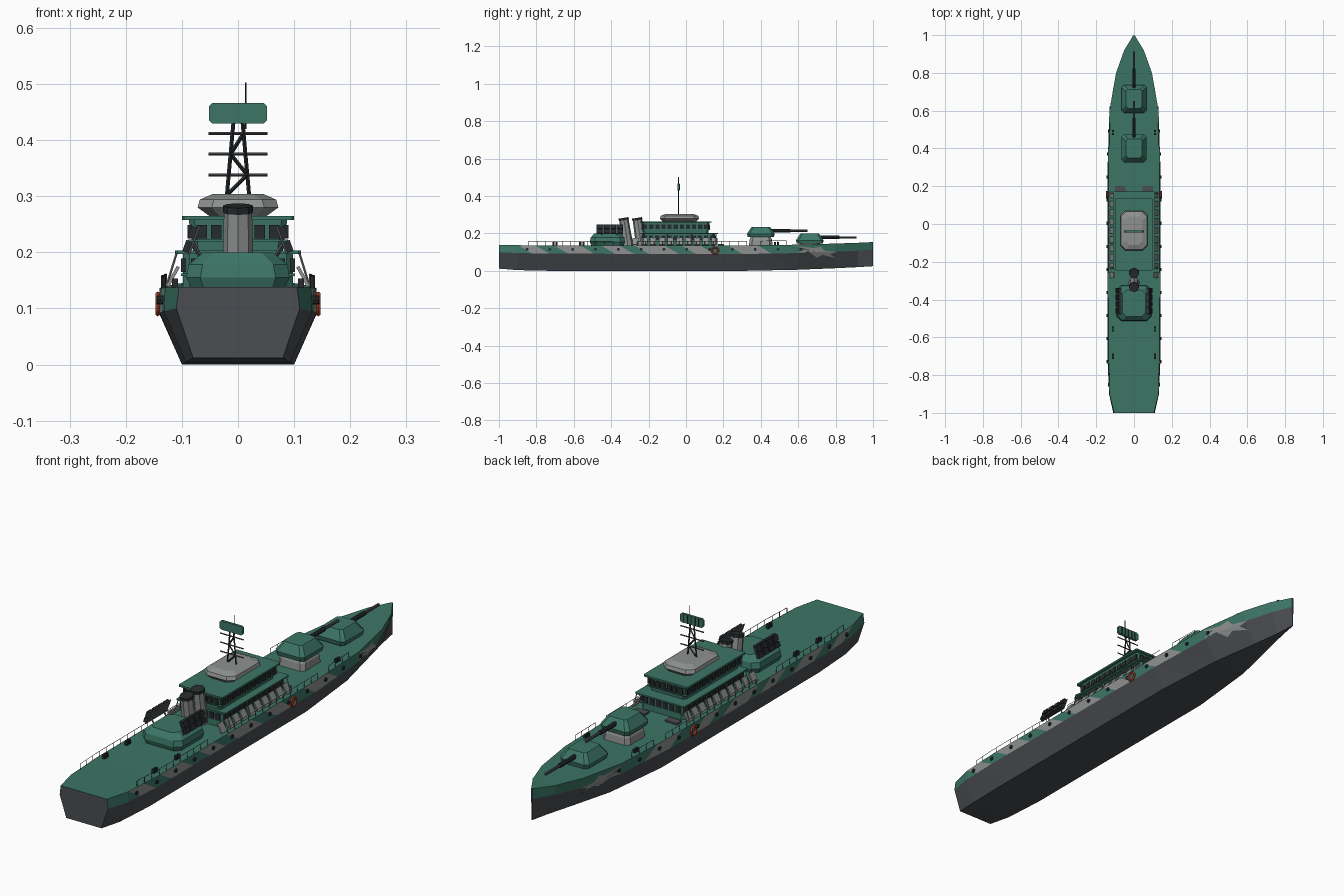
import bpy, bmesh, math
from mathutils import Vector, Matrix

if "Cube" in bpy.data.objects:
    bpy.data.objects.remove(bpy.data.objects["Cube"])


def material(name, *rgb):
    m = bpy.data.materials.new(name)
    m.use_nodes = True
    m.diffuse_color = (*rgb, 1)
    m.node_tree.nodes["Principled BSDF"].inputs["Base Color"].default_value = (*rgb, 1)
    return m


GREEN = material("sea green", .045, .18, .13)
LIGHT = material("light grey", .27, .285, .28)
HULL = material("hull grey", .07, .075, .085)
BLACK = material("near black", .02, .024, .026)
RED = material("buoy red", .5, .06, .03)


def finish(name, bm, *mats):
    bmesh.ops.recalc_face_normals(bm, faces=bm.faces)
    me = bpy.data.meshes.new(name)
    bm.to_mesh(me)
    bm.free()
    for m in mats:
        me.materials.append(m)
    ob = bpy.data.objects.new(name, me)
    bpy.context.collection.objects.link(ob)
    return ob


def skin(bm, rings):
    rows = [[bm.verts.new(p) for p in r] for r in rings]
    n = len(rows[0])
    for a, b in zip(rows, rows[1:]):
        for i in range(n):
            j = (i + 1) % n
            bm.faces.new((a[i], a[j], b[j], b[i]))
    bm.faces.new(rows[0])
    bm.faces.new(rows[-1])


def loft(name, cy, levels, mat):
    """Stack of corner-cut rectangles: (z, half x, half y, corner cut)."""
    bm = bmesh.new()
    rings = []
    for z, hx, hy, c in levels:
        q = [(hx, hy - c), (hx - c, hy)]
        pts = q + [(-x, y) for x, y in reversed(q)]
        pts += [(-x, -y) for x, y in pts]
        rings.append([(x, cy + y, z) for x, y in pts])
    skin(bm, rings)
    return finish(name, bm, mat)


def boxes(name, items, mat):
    """Boxes given as (centre, size, tilt about y)."""
    bm = bmesh.new()
    for c, s, tilt in items:
        m = Matrix.Translation(c) @ Matrix.Rotation(tilt, 4, 'Y') @ Matrix.Diagonal((*s, 1))
        bmesh.ops.create_cube(bm, size=1, matrix=m)
    return finish(name, bm, mat)


def bars(name, lines, r, mat, sides=4, r2=None):
    bm = bmesh.new()
    for p, q in lines:
        p, q = Vector(p), Vector(q)
        d = q - p
        m = Matrix.Translation((p + q) / 2) @ d.to_track_quat('Z', 'Y').to_matrix().to_4x4()
        bmesh.ops.create_cone(bm, cap_ends=True, segments=sides, radius1=r,
                              radius2=r if r2 is None else r2, depth=d.length, matrix=m)
    return finish(name, bm, mat)


# Hull stations: y, half widths (deck, waterline, keel), heights (keel, waterline, deck)
STATIONS = [
    (-1, .105, .11, .08, .012, .1, .138), (-.9, .13, .132, .093, .004, .095, .137),
    (-.72, .14, .14, .1, 0, .092, .136), (.3, .14, .14, .1, 0, .09, .136),
    (.6, .13, .125, .075, .006, .095, .14), (.8, .095, .085, .035, .014, .102, .146),
    (.92, .052, .042, .012, .02, .108, .15), (1, .003, .003, .002, .025, .112, .154)]


def station(y):
    for a, b in zip(STATIONS, STATIONS[1:]):
        if y <= b[0]:
            t = (y - a[0]) / (b[0] - a[0])
            return [u + (v - u) * t for u, v in zip(a, b)]


def side_x(y, z):
    _, wd, ww, _, _, zw, zd = station(y)
    return ww + (wd - ww) * (z - zw) / (zd - zw) if z > zw else ww


bm = bmesh.new()
skin(bm, [[(wk, y, zk), (ww, y, zw), (wd, y, zd), (-wd, y, zd), (-ww, y, zw), (-wk, y, zk)]
          for y, wd, ww, wk, zk, zw, zd in STATIONS])
# Slanted camouflage bands cut into the sides
SLOPE = 1.7
BANDS = [(-.86, -.77), (-.67, -.53), (-.42, -.32), (-.24, -.08), (.01, .11), (.26, .42)]
for edge in [e for b in BANDS for e in b]:
    bmesh.ops.bisect_plane(bm, geom=bm.verts[:] + bm.edges[:] + bm.faces[:],
                           plane_co=(0, edge, .115), plane_no=(0, 1, SLOPE))
bm.normal_update()
for f in bm.faces:
    c = f.calc_center_median()
    u = c.y + SLOPE * (c.z - .115)
    zw = station(max(-1, min(1, c.y)))[5]
    if c.z < zw:
        f.material_index = 2
    elif abs(f.normal.z) < .6 and any(a < u < b for a, b in BANDS):
        f.material_index = 1
finish("hull", bm, GREEN, LIGHT, HULL)

# Jagged paint splash near the bow, both sides
SPLASH = [(.58, .135), (.64, .115), (.59, .098), (.66, .1), (.7, .07), (.73, .085), (.8, .068),
          (.77, .09), (.81, .1), (.74, .108), (.72, .13), (.68, .122)]
bm = bmesh.new()
for s in (1, -1):
    pts = [bm.verts.new((s * (side_x(y, max(z, .1)) + .003 - max(0, .1 - z) * .55), y, z))
           for y, z in SPLASH]
    mid = bm.verts.new((s * (side_x(.69, .1) + .003), .69, .1))
    for a, b in zip(pts, pts[1:] + pts[:1]):
        bm.faces.new((mid, a, b))
finish("bow_paint_splash", bm, LIGHT)

# Portholes and life rings
holes = []
for s in (1, -1):
    for i in range(13):
        y = -.85 + i * .122
        x = side_x(y, .115)
        holes.append(((s * (x - .004), y, .115), (s * (x + .005), y, .115)))
bars("portholes", holes, .008, BLACK, 8)
for s, side in ((1, "left"), (-1, "right")):
    bpy.ops.mesh.primitive_torus_add(major_segments=14, minor_segments=6, major_radius=.017,
                                     minor_radius=.005, location=(s * .143, .155, .108),
                                     rotation=(0, math.pi / 2, 0))
    ring = bpy.context.object
    ring.name = side + "_life_ring"
    ring.data.materials.append(RED)

# Superstructure decks with overhanging roofs
loft("lower_house", -.04, [(.13, .098, .195, .012), (.2, .098, .195, .012)], GREEN)
loft("lower_roof", -.035, [(.197, .112, .207, .004), (.203, .112, .207, .004)], GREEN)
loft("upper_house", -.055, [(.2, .08, .175, .01), (.26, .088, .18, .01)], GREEN)
loft("upper_roof", -.055, [(.258, .1, .19, .004), (.265, .1, .19, .004)], GREEN)
loft("bridge_dome", -.035, [(.264, .05, .09, .018), (.28, .072, .105, .025),
                            (.294, .068, .1, .025), (.304, .045, .075, .02)], LIGHT)

# Window rows
panes = []
for hx, y0, y1, z, n in ((.098, -.235, .155, .177, 12), (.086, -.235, .125, .237, 11)):
    step = (y1 - y0) / n
    for i in range(n):
        for s in (1, -1):
            panes.append(((s * hx, y0 + (i + .5) * step, z), (.008, step * .68, .024), 0))
    for i in range(6):
        x = (i - 2.5) * hx * .3
        panes.append(((x, y1, z), (hx * .21, .008, .024), 0))
        panes.append(((x, y0, z), (hx * .21, .008, .024), 0))
boxes("windows", panes, BLACK)
boxes("window_sills", [((0, -.04, .16), (.204, .394, .004), 0),
                       ((0, -.055, .221), (.178, .366, .004), 0)], GREEN)

# Slanted raft panels beside the house, and their struts
boxes("raft_panels", [((s * .116, -.27 + i * .047, .157), (.006, .033, .04), -s * .5)
                      for i in range(10) for s in (1, -1)], LIGHT)
bars("roof_struts", [((s * .109, y, .2), (s * .128, y, .138))
                     for y in (-.23, -.1, .03, .16) for s in (1, -1)], .002, LIGHT)
boxes("deck_hatches", [((s * .073, .187, .138), (.055, .03, .01), 0) for s in (1, -1)], HULL)

# Funnels leaning aft
for y, label in ((-.26, "forward"), (-.332, "aft")):
    bars(label + "_funnel", [((0, y + .022, .13), (0, y, .274))], .029, LIGHT, 8, .025)
    bars(label + "_funnel_cap", [((0, y, .271), (0, y - .002, .283))], .027, BLACK, 8)

# Aft deckhouse with tilted launcher racks
loft("aft_deckhouse", -.42, [(.13, .08, .085, .02), (.155, .092, .094, .025),
                             (.178, .088, .09, .025), (.2, .062, .07, .02)], GREEN)
cells, frames = [], []
for s in (1, -1):
    frames.append(((s * .078, -.408, .222), (.004, .14, .054), -s * .35))
    for i in range(4):
        for j in range(2):
            cells.append(((s * (.089 - j * .009), -.46 + i * .036, .21 + j * .025),
                          (.014, .028, .021), -s * .35))
boxes("launcher_cells", cells, BLACK)
boxes("launcher_frames", frames, HULL)
bars("launcher_legs", [((s * .06, y, .18), (s * .08, y, .215))
                       for s in (1, -1) for y in (-.45, -.37)], .004, HULL)

# Gun turrets
for cy, z, label in ((.662, .145, "forward"), (.4, .18, "upper")):
    loft(label + "_turret", cy, [(z, .062, .07, .012), (z + .018, .067, .074, .014),
                                 (z + .054, .042, .05, .01)], GREEN)
    bars(label + "_gun_sleeve", [((0, cy + .04, z + .034), (0, cy + .16, z + .034))], .009, BLACK, 8)
    bars(label + "_gun_barrel", [((0, cy + .15, z + .034), (0, cy + .25, z + .034))], .006, HULL, 8)
loft("forward_turret_base", .662, [(.13, .05, .055, .015), (.147, .05, .055, .015)], LIGHT)
loft("upper_turret_base", .4, [(.13, .062, .064, .015), (.165, .058, .06, .015),
                               (.181, .05, .054, .015)], LIGHT)

# Lattice mast
MY = -.04


def leg(s, z):
    return (s * (.02 - (z - .3) * .09), MY, z)


lattice = [(leg(s, .295), leg(s, .432)) for s in (1, -1)]
levels = [.302, .338, .375, .412]
for i, (a, b) in enumerate(zip(levels, levels[1:])):
    s = 1 if i % 2 else -1
    lattice.append((leg(s, a), leg(-s, b)))
bars("mast_lattice", lattice, .0035, BLACK)
bars("mast_yards", [((-.053, MY, z), (.053, MY, z)) for z in levels[1:]], .0028, HULL)
bars("mast_aerial", [((.014, MY, .42), (.014, MY, .503))], .0015, BLACK)
radar = loft("radar_panel", 0, [(-.005, .052, .018, .006), (.005, .052, .018, .006)], GREEN)
radar.rotation_euler.x = math.pi / 2
radar.location = (0, MY, .448)
boxes("radar_ribs", [((x * .017, MY + .006, .448), (.003, .004, .032), 0)
                     for x in range(-2, 3)], BLACK)

# Deck rails following the hull edge
rails = []
for s in (1, -1):
    for y0, n in ((-.84, 11), (-.26, 14), (.4, 4)):
        pts = []
        for i in range(n):
            y = y0 + i * .045
            st = station(y)
            pts.append(Vector((s * (st[1] - .004), y, st[6])))
        up = Vector((0, 0, .022))
        rails += [(p, p + up) for p in pts]
        rails += [(a + up, b + up) for a, b in zip(pts, pts[1:])]
bars("deck_rails", rails, .0012, HULL)

# Bollards
boxes("bollards", [((s * .112, y + d, .144), (.011, .011, .018), 0)
                   for s in (1, -1) for y in (-.7, -.555, .485) for d in (-.008, .008)], BLACK)
